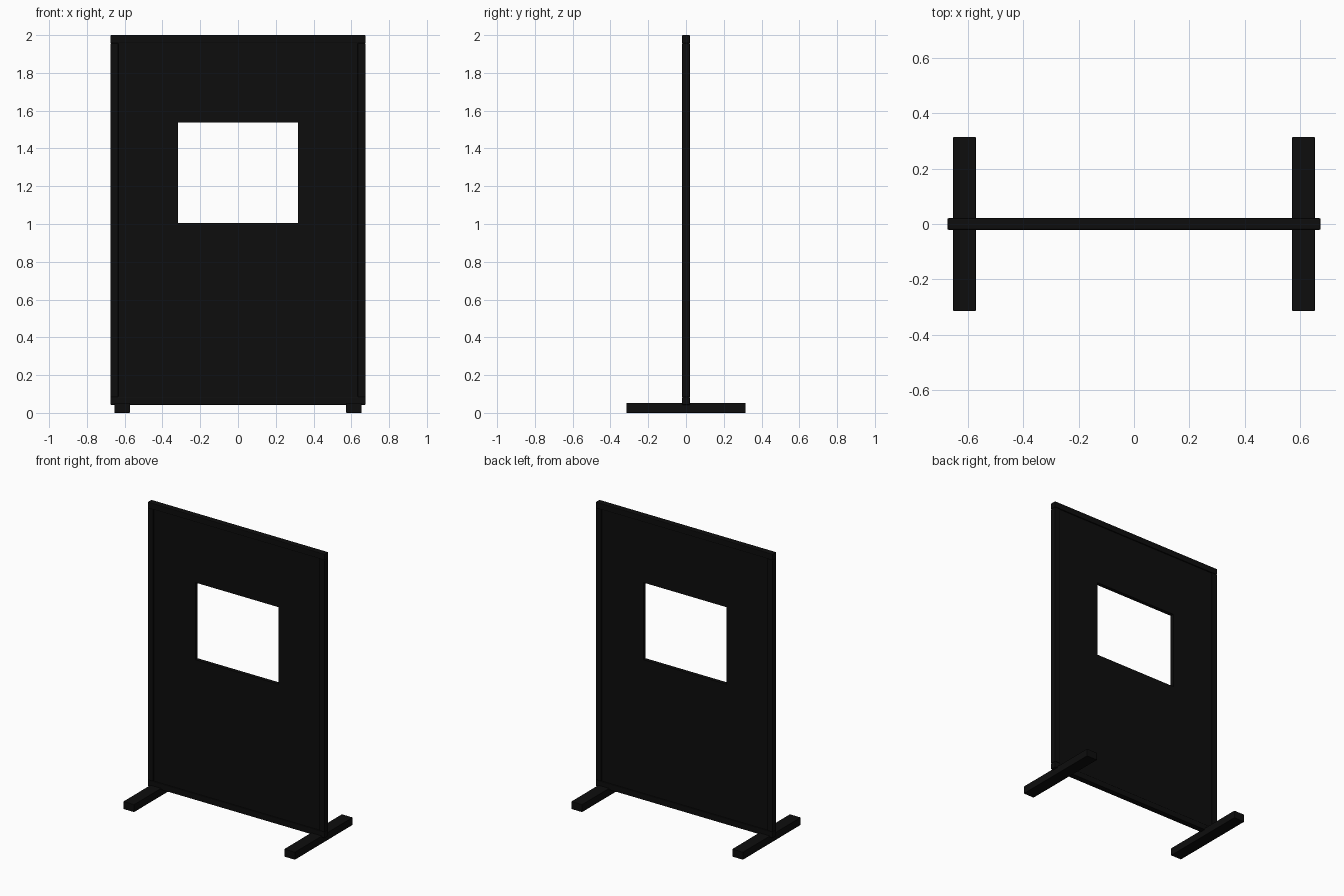
import bpy

if "Cube" in bpy.data.objects:
    bpy.data.objects.remove(bpy.data.objects["Cube"])


def material(name, v):
    m = bpy.data.materials.new(name)
    m.diffuse_color = (v, v, v, 1)
    m.use_nodes = True
    m.node_tree.nodes["Principled BSDF"].inputs["Base Color"].default_value = m.diffuse_color
    return m


black = material("matte black", 0.004)


def box(name, x, y, z, bevel=0.0):
    """Box from (min, max) ranges, with optional softened edges."""
    bpy.ops.mesh.primitive_cube_add(
        size=1, location=[(a + b) / 2 for a, b in (x, y, z)])
    ob = bpy.context.object
    ob.name = name
    ob.scale = [b - a for a, b in (x, y, z)]
    bpy.ops.object.transform_apply(location=False, rotation=False, scale=True)
    ob.data.materials.append(black)
    if bevel:
        mod = ob.modifiers.new("soft edges", 'BEVEL')
        mod.width = bevel
        mod.segments = 2
    return ob


W, D, BAR = 0.675, 0.021, 0.042      # half width, half depth, bar width
Z0, Z1 = 0.042, 2.0                  # frame bottom and top
HX, HZ0, HZ1 = 0.317, 1.005, 1.537   # window opening
T = 0.013                            # half thickness of the board

# outer frame rails
box("top_rail", (-W, W), (-D, D), (Z1 - BAR, Z1), 0.004)
box("bottom_rail", (-W, W), (-D, D), (Z0, Z0 + BAR), 0.004)

# board around the window opening
verts = [(x, z) for z in (Z0 + 0.03, HZ0, HZ1, Z1 - 0.03)
         for x in (-W + 0.03, -HX, HX, W - 0.03)]
faces = [(i, i + 1, i + 5, i + 4)
         for r in range(3) for c in range(3) if (r, c) != (1, 1)
         for i in [r * 4 + c]]
mesh = bpy.data.meshes.new("board")
mesh.from_pydata([(x, -T, z) for x, z in verts], [], faces)
mesh.materials.append(black)
board = bpy.data.objects.new("board", mesh)
bpy.context.collection.objects.link(board)
solid = board.modifiers.new("thickness", 'SOLIDIFY')
solid.thickness = 2 * T
solid.offset = -1

# posts and floor feet on both sides
for side, s in (("left", -1), ("right", 1)):
    def span(a, b):
        return tuple(sorted((s * a, s * b)))
    box(side + "_post", span(W - BAR, W), (-D, D), (Z0 + BAR, Z1 - BAR), 0.004)
    box(side + "_foot", span(0.572, 0.655), (-0.315, 0.315), (0, 0.053), 0.003)
